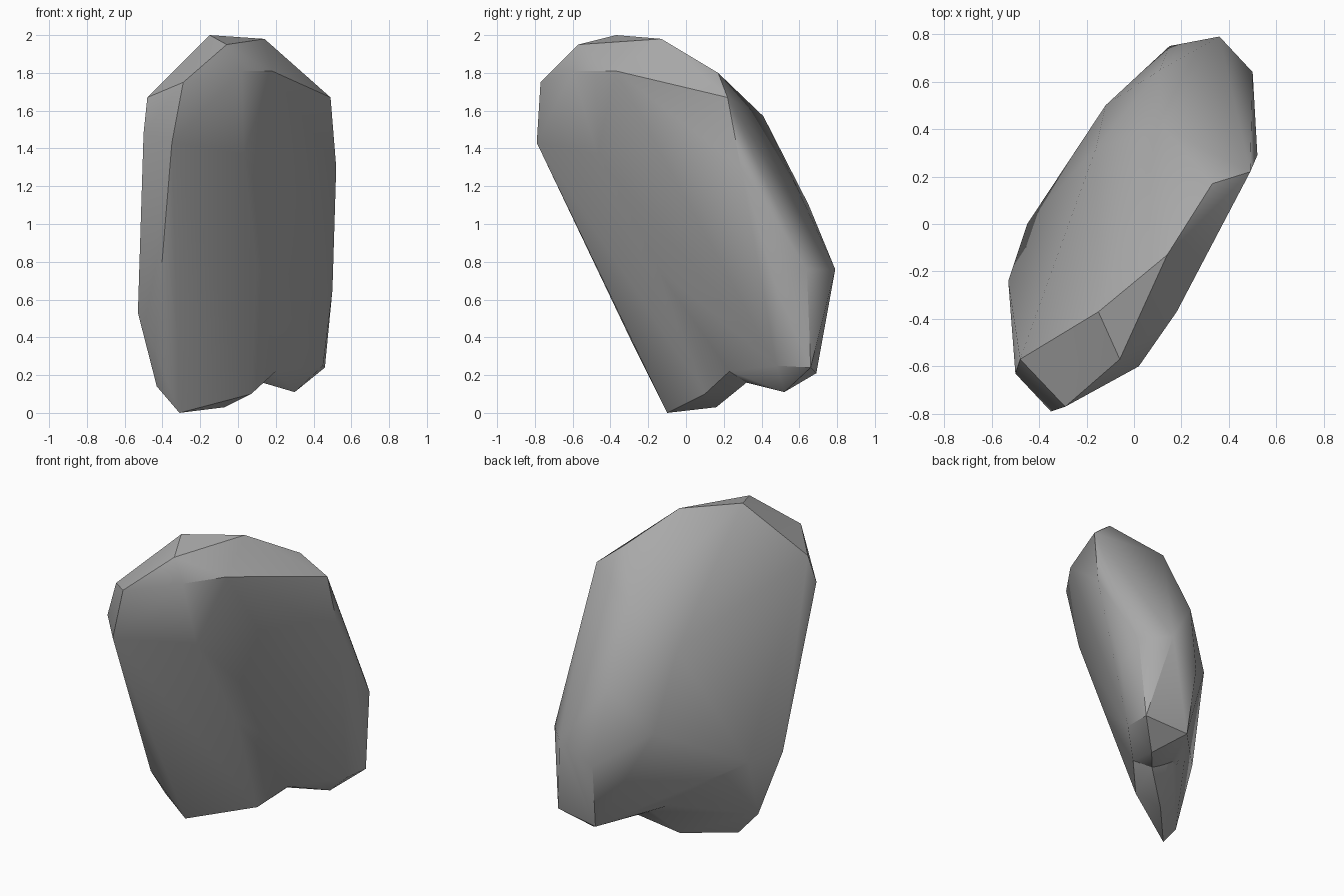
import bpy
import bmesh
import math

default_cube = bpy.data.objects.get("Cube")
if default_cube:
    bpy.data.objects.remove(default_cube, do_unlink=True)

stone = bpy.data.materials.new("stone_grey")
stone.use_nodes = True
stone.diffuse_color = (0.4, 0.4, 0.4, 1)
stone.node_tree.nodes["Principled BSDF"].inputs["Base Color"].default_value = (0.4, 0.4, 0.4, 1)

# Corner groups of the leaning slab
crown = [(-.15, -.37, 2), (.14, -.13, 1.98), (-.06, -.57, 1.95), (.33, .17, 1.8)]
front_face = [(.02, -.6, 1.81), (.18, -.37, 1.81), (.49, .22, 1.67), (.52, .29, 1.3),
              (.5, .48, .65), (.5, .64, .76), (.03, -.47, 1.37), (.1, -.16, .77)]
left_rim = [(-.29, -.77, 1.75), (-.35, -.79, 1.43), (-.48, -.57, 1.67), (-.5, -.63, 1.48),
            (-.37, -.46, .78), (-.53, -.24, .53), (-.44, -.27, .34)]
back_face = [(.12, .41, 1.57), (.11, .65, 1.1), (.36, .79, .76), (.15, .75, .63),
             (-.12, .5, .82), (-.45, 0, .53), (-.16, .32, 1.3)]
notch = [(.2, .23, .22), (.13, .32, .16), (0, .26, .21)]
low_foot = [(-.31, -.1, 0), (-.43, -.13, .14), (.07, .1, .1), (-.07, .16, .03)]
high_foot = [(.45, .48, .25), (.46, .66, .24), (.3, .52, .11), (.17, .69, .21)]
body = crown + front_face + left_rim + back_face + notch


def hull_object(name, points):
    """Wrap a closed faceted skin around the points."""
    bm = bmesh.new()
    verts = [bm.verts.new(p) for p in points]
    bmesh.ops.convex_hull(bm, input=verts)
    bmesh.ops.delete(bm, geom=[v for v in bm.verts if not v.link_faces], context='VERTS')
    bmesh.ops.recalc_face_normals(bm, faces=bm.faces)
    mesh = bpy.data.meshes.new(name)
    bm.to_mesh(mesh)
    bm.free()
    mesh.materials.append(stone)
    obj = bpy.data.objects.new(name, mesh)
    bpy.context.collection.objects.link(obj)
    return obj


# Two overlapping lobes leave the notch between the feet
rock = hull_object("rock_slab", body + low_foot)
lobe = hull_object("high_foot_lobe", body + high_foot)

union = rock.modifiers.new("join_lobes", 'BOOLEAN')
union.operation = 'UNION'
union.solver = 'EXACT'
union.object = lobe

# Apply the union and drop the helper
bpy.ops.object.select_all(action='DESELECT')
rock.select_set(True)
bpy.context.view_layer.objects.active = rock
bpy.ops.object.modifier_apply(modifier=union.name)
bpy.data.objects.remove(lobe, do_unlink=True)

# Soft facets with crisp main ridges
bpy.ops.object.shade_smooth_by_angle(angle=math.radians(35))
